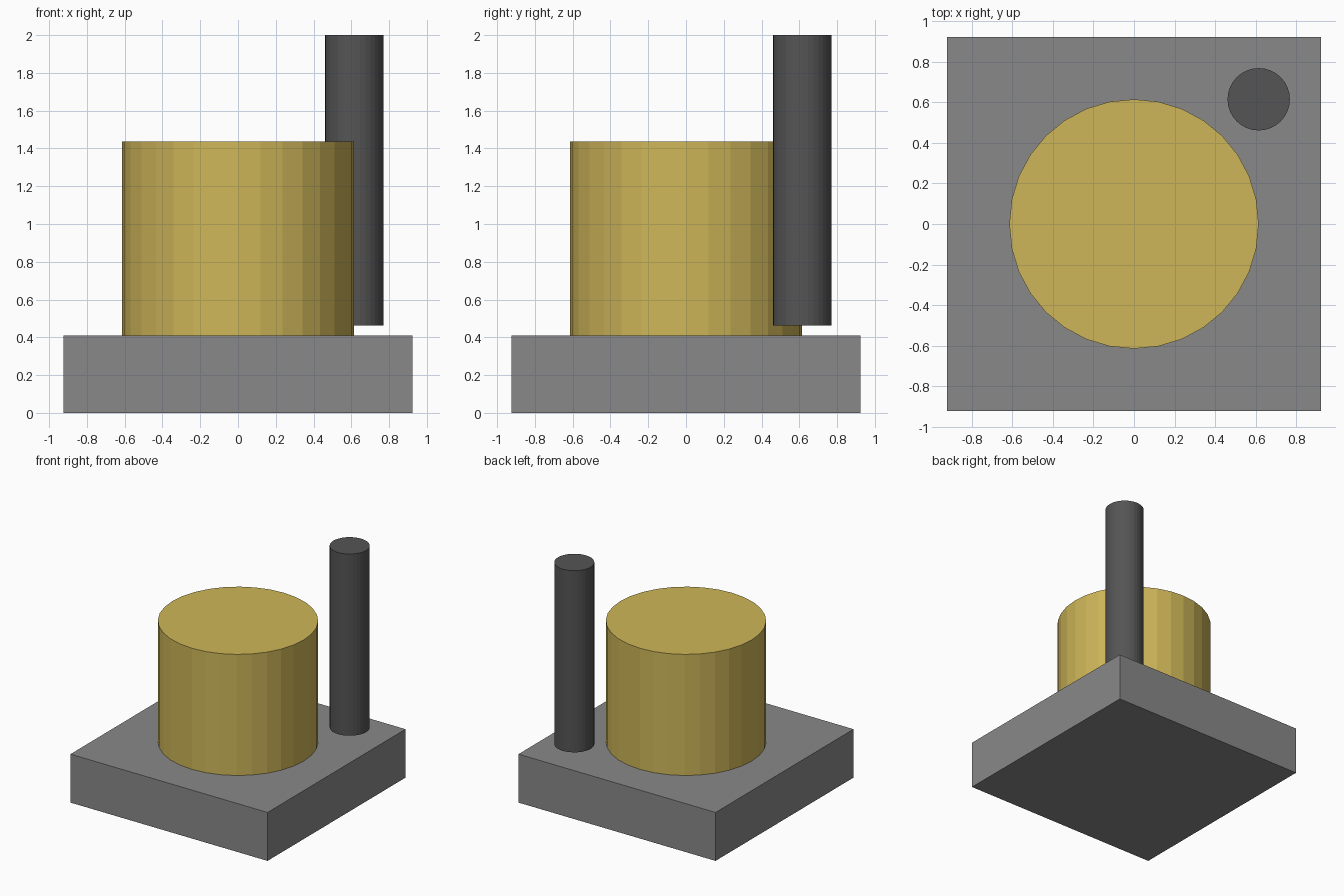
import bpy

if "Cube" in bpy.data.objects:
    bpy.data.objects.remove(bpy.data.objects["Cube"])

U = 2 / 39  # model unit: total height is 39 units


def paint(obj, name, color):
    mat = bpy.data.materials.new(name)
    mat.diffuse_color = (*color, 1)
    mat.use_nodes = True
    mat.node_tree.nodes["Principled BSDF"].inputs["Base Color"].default_value = mat.diffuse_color
    obj.data.materials.append(mat)


def box(name, size, z0):
    bpy.ops.mesh.primitive_cube_add(size=1, location=(0, 0, (z0 + size[2] / 2) * U))
    obj = bpy.context.object
    obj.name = name
    obj.scale = [s * U for s in size]
    bpy.ops.object.transform_apply(location=False, rotation=False, scale=True)
    return obj


def cylinder(name, radius, height, x, y, z0):
    bpy.ops.mesh.primitive_cylinder_add(
        vertices=32, radius=radius * U, depth=height * U,
        location=(x * U, y * U, (z0 + height / 2) * U))
    obj = bpy.context.object
    obj.name = name
    return obj


# Square slab at the bottom
base = box("base_slab", (36, 36, 8), 0)
paint(base, "mid_grey", (0.25, 0.25, 0.25))

# Faceted golden drum in the middle
drum = cylinder("drum", 12, 20, 0, 0, 8)
paint(drum, "gold", (0.62, 0.47, 0.10))

# Thin dark post at the back right corner, just clear of the slab
post = cylinder("corner_post", 3, 30, 12, 12, 9)
paint(post, "dark_grey", (0.09, 0.09, 0.09))
